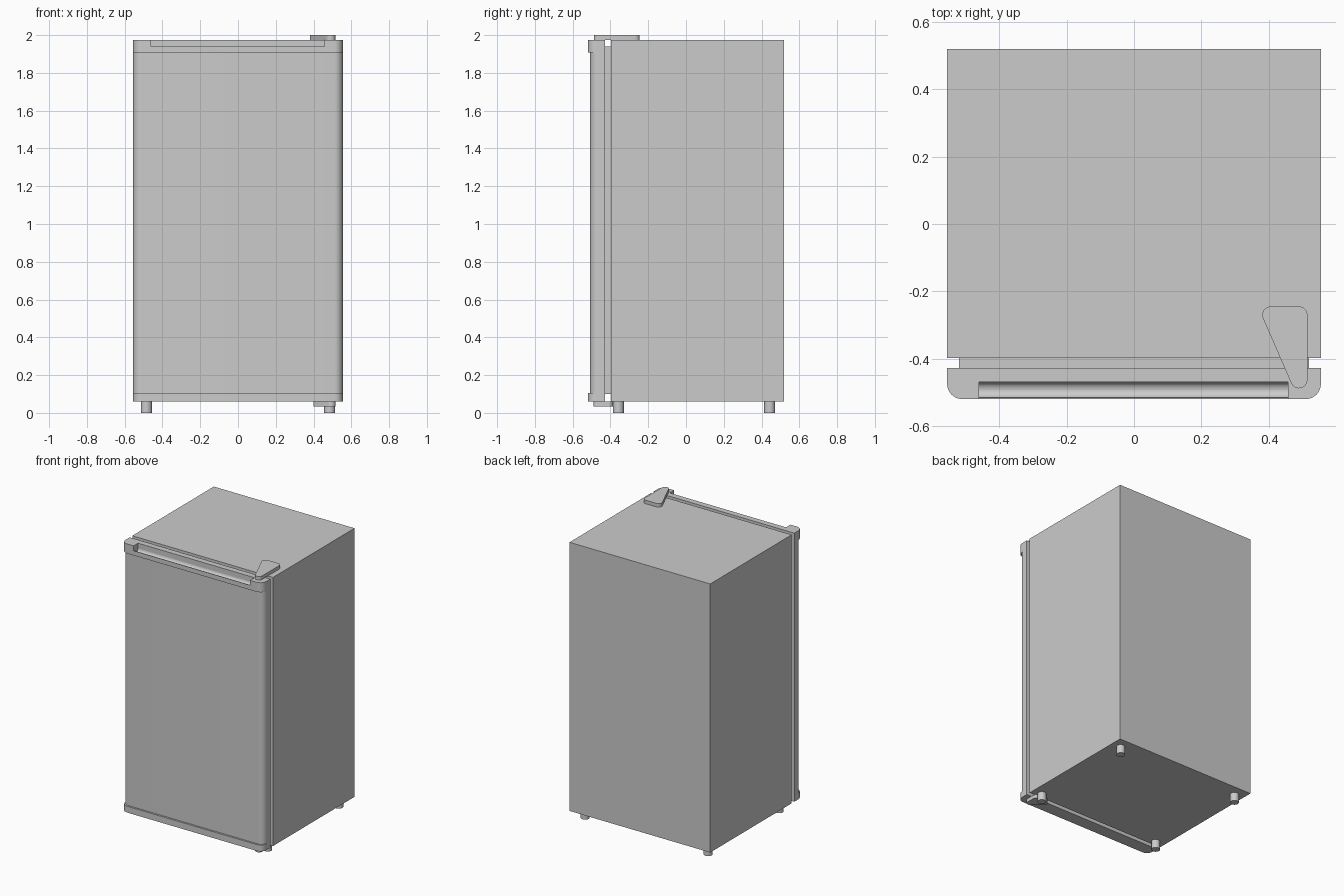
import bpy, bmesh, math
from mathutils import Vector

if "Cube" in bpy.data.objects:
    bpy.data.objects.remove(bpy.data.objects["Cube"])


def finish(name, bm):
    bmesh.ops.recalc_face_normals(bm, faces=bm.faces)
    mesh = bpy.data.meshes.new(name)
    bm.to_mesh(mesh)
    bm.free()
    obj = bpy.data.objects.new(name, mesh)
    bpy.context.collection.objects.link(obj)
    return obj


def smooth(obj):
    bpy.ops.object.select_all(action='DESELECT')
    obj.select_set(True)
    bpy.context.view_layer.objects.active = obj
    bpy.ops.object.shade_smooth_by_angle(angle=math.radians(30))


def prism(name, points, offset):
    """Extrude a closed outline of 3D points along offset."""
    bm = bmesh.new()
    face = bm.faces.new([bm.verts.new(p) for p in points])
    ext = bmesh.ops.extrude_face_region(bm, geom=[face])
    verts = [v for v in ext['geom'] if isinstance(v, bmesh.types.BMVert)]
    bmesh.ops.translate(bm, verts=verts, vec=Vector(offset))
    return finish(name, bm)


def box(name, x0, x1, y0, y1, z0, z1):
    pts = [(x0, y0, z0), (x1, y0, z0), (x1, y1, z0), (x0, y1, z0)]
    return prism(name, pts, (0, 0, z1 - z0))


def arc(cx, cy, r, a0, a1, n=10):
    return [(cx + r * math.cos(math.radians(a0 + (a1 - a0) * i / n)),
             cy + r * math.sin(math.radians(a0 + (a1 - a0) * i / n)))
            for i in range(n + 1)]


def door_slab(name, front, z0, z1, half=0.555, back=-0.428, r=0.045):
    """Slab with rounded front corners."""
    pts = [(half, back), (-half, back)]
    pts += arc(-half + r, front + r, r, 180, 270)
    pts += arc(half - r, front + r, r, 270, 360)
    obj = prism(name, [(x, y, z0) for x, y in pts], (0, 0, z1 - z0))
    smooth(obj)
    return obj


def hinge(name, back_left, back_right, front, r, z0, z1):
    """Rounded triangular plate around three corner centres."""
    edge = Vector(front) - Vector(back_left)
    turn = math.degrees(math.atan2(-edge.x, edge.y)) % 360
    turn = turn if 180 <= turn <= 270 else (turn + 180) % 360
    pts = arc(*back_right, r, 0, 90)
    pts += arc(*back_left, r, 90, turn)
    pts += arc(*front, r, turn, 360)
    smooth(prism(name, [(x, y, z0) for x, y in pts], (0, 0, z1 - z0)))


# Cabinet and door seal
box("cabinet", -0.555, 0.555, -0.398, 0.52, 0.06, 1.975)
box("door_seal", -0.52, 0.52, -0.428, -0.398, 0.10, 1.94)

# Door panel with protruding bottom and top caps
door_slab("door_panel", -0.507, 0.105, 1.907)
door_slab("door_bottom_cap", -0.52, 0.06, 0.105)
cap = door_slab("door_top_cap", -0.52, 1.907, 1.975)

# Scooped grip cut into the top cap
profile = [(-0.6, 2.1), (-0.6, 1.94)]
profile += arc(-0.493, 1.94, 0.023, 180, 360, 16) + [(-0.47, 2.1)]
cutter = prism("grip_cutter", [(-0.46, y, z) for y, z in profile], (0.918, 0, 0))
cutter.hide_render = True
mod = cap.modifiers.new("grip", 'BOOLEAN')
mod.operation = 'DIFFERENCE'
mod.solver = 'EXACT'
mod.object = cutter
bpy.context.view_layer.objects.active = cap
bpy.ops.object.modifier_apply(modifier=mod.name)
bpy.data.objects.remove(cutter)
smooth(cap)

# Hinge plates
hinge("top_hinge", (0.406, -0.27), (0.49, -0.27), (0.49, -0.463), 0.025, 1.975, 2.0)
hinge("bottom_hinge", (0.423, -0.41), (0.492, -0.41), (0.492, -0.467), 0.024, 0.035, 0.06)

# Feet
for side, x in (("left", -0.485), ("right", 0.485)):
    for end, y in (("front", -0.358), ("back", 0.443)):
        foot = [(px, py, 0) for px, py in arc(x, y, 0.029, 0, 345, 23)]
        smooth(prism(f"{end}_{side}_foot", foot, (0, 0, 0.06)))
